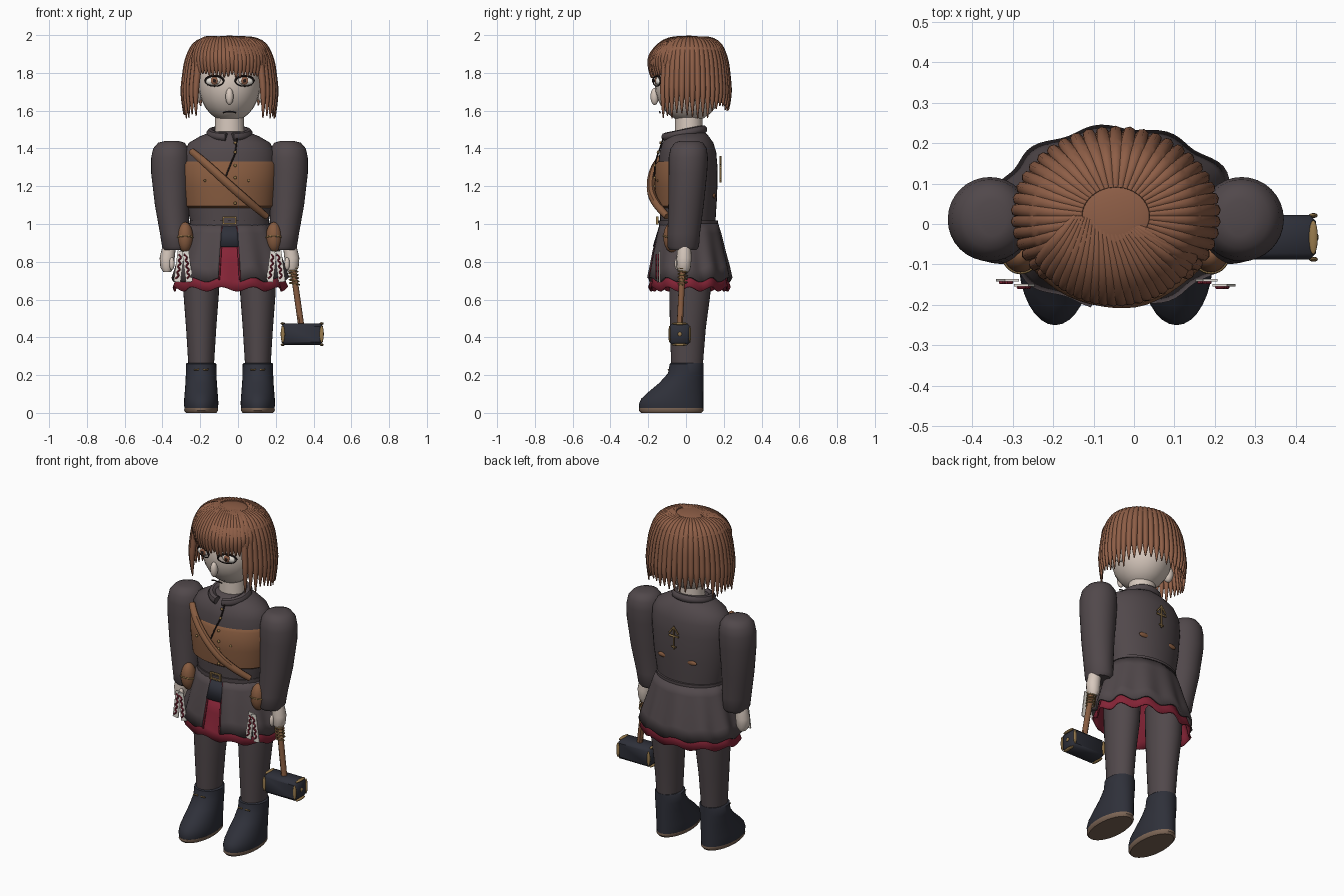
import bpy, bmesh, math, random
from mathutils import Vector, Matrix

if "Cube" in bpy.data.objects:
    bpy.data.objects.remove(bpy.data.objects["Cube"])

random.seed(4)
X = -0.045  # body centre line


def mat(name, r, g, b):
    m = bpy.data.materials.new(name)
    m.diffuse_color = (r, g, b, 1)
    m.use_nodes = True
    m.node_tree.nodes["Principled BSDF"].inputs["Base Color"].default_value = m.diffuse_color
    return m


HAIR = mat("hair_brown", .27, .112, .062)
COAT = mat("coat_grey", .082, .065, .07)
LEATHER = mat("leather_brown", .24, .105, .05)
NAVY = mat("boot_navy", .028, .03, .042)
RED = mat("lining_red", .24, .018, .038)
SKIN = mat("skin", .68, .58, .51)
BRASS = mat("brass", .32, .2, .075)
WHITE = mat("off_white", .78, .74, .68)
SOLE = mat("sole_brown", .2, .13, .09)
BLACK = mat("dark_line", .02, .013, .012)


def finish(o, m, angle=45):
    o.data.materials.clear()
    o.data.materials.append(m)
    bpy.ops.object.select_all(action='DESELECT')
    o.select_set(True)
    bpy.context.view_layer.objects.active = o
    bpy.ops.object.shade_smooth_by_angle(angle=math.radians(angle))
    return o


def from_bm(name, bm, m):
    bmesh.ops.recalc_face_normals(bm, faces=bm.faces)
    me = bpy.data.meshes.new(name)
    bm.to_mesh(me)
    bm.free()
    o = bpy.data.objects.new(name, me)
    bpy.context.collection.objects.link(o)
    return finish(o, m)


def loft(name, rings, m, n=32, arc=None, cap=True, wave=None, thick=0):
    """Skin elliptical rings (cx, cy, z, rx, ry); arc gives an open sheet in degrees."""
    bm = bmesh.new()
    a0, a1 = arc or (0, 360)
    rows = []
    for i, (cx, cy, z, rx, ry) in enumerate(rings):
        row = []
        for k in range(n + 1 if arc else n):
            a = math.radians(a0 + (a1 - a0) * k / n)
            w, dz = wave(a, i / (len(rings) - 1)) if wave else (1, 0)
            row.append(bm.verts.new((cx + rx * w * math.cos(a), cy + ry * w * math.sin(a), z + dz)))
        rows.append(row)
    for p, q in zip(rows, rows[1:]):
        for k in range(n):
            j = k + 1 if arc else (k + 1) % n
            bm.faces.new((p[k], p[j], q[j], q[k]))
    if cap and not arc:
        bm.faces.new(rows[0])
        bm.faces.new(rows[-1])
    o = from_bm(name, bm, m)
    if thick:
        s = o.modifiers.new("thickness", 'SOLIDIFY')
        s.thickness, s.offset = thick, 0
    return o


def ball(name, loc, size, m, rot=0):
    bm = bmesh.new()
    bmesh.ops.create_uvsphere(bm, u_segments=24, v_segments=14, radius=1)
    bmesh.ops.transform(bm, verts=bm.verts, matrix=Matrix.Translation(loc)
                        @ Matrix.Rotation(rot, 4, 'Y') @ Matrix.Diagonal((*size, 1)))
    return from_bm(name, bm, m)


def box(name, loc, size, m, rot=0, bevel=0):
    bm = bmesh.new()
    bmesh.ops.create_cube(bm, size=1)
    bmesh.ops.scale(bm, vec=size, verts=bm.verts)
    if bevel:
        bmesh.ops.bevel(bm, geom=bm.edges[:], offset=bevel, segments=1, affect='EDGES')
    bmesh.ops.transform(bm, verts=bm.verts, matrix=Matrix.Translation(loc) @ Matrix.Rotation(rot, 4, 'Y'))
    return from_bm(name, bm, m)


def tubes(name, lines, m):
    """Each line is (points, radii) or (points, one radius)."""
    cu = bpy.data.curves.new(name, 'CURVE')
    cu.dimensions, cu.bevel_depth, cu.bevel_resolution = '3D', 1, 2
    cu.use_fill_caps = True
    for pts, rad in lines:
        s = cu.splines.new('NURBS')
        s.points.add(len(pts) - 1)
        for i, p in enumerate(pts):
            s.points[i].co = (*p, 1)
            s.points[i].radius = rad[i] if isinstance(rad, (list, tuple)) else rad
        s.order_u = min(3, len(pts))
        s.use_endpoint_u, s.resolution_u = True, 4
    o = bpy.data.objects.new(name, cu)
    bpy.context.collection.objects.link(o)
    bpy.ops.object.select_all(action='DESELECT')
    o.select_set(True)
    bpy.context.view_layer.objects.active = o
    bpy.ops.object.convert(target='MESH')
    return finish(bpy.context.object, m)


# Head, ears, nose, mouth, neck
ball("head", (X, .015, 1.745), (.165, .182, .205), SKIN)
ball("nose", (X, -.166, 1.675), (.021, .022, .045), SKIN)
loft("neck", [(X, .015, 1.42, .08, .075), (X, .015, 1.6, .075, .072)], SKIN)
tubes("mouth", [([(X + d, -.14 + 2 * d * d, 1.592 + dz) for d, dz in
                  ((-.035, -.003), (-.015, .004), (0, 0), (.015, .004), (.035, -.003))], .004)], BLACK)
for s in (-1, 1):
    ex = X + s * .08
    ball("ear", (X + s * .175, .03, 1.69), (.03, .03, .05), SKIN)
    ball("eye_white", (ex, -.143, 1.757), (.045, .019, .024), WHITE, s * .1)
    ball("iris", (ex, -.156, 1.758), (.02, .01, .021), HAIR)
    ball("pupil", (ex, -.163, 1.758), (.009, .006, .01), BLACK)
    rim = [(ex + .05 * math.cos(k * math.pi / 8),
            -.155 + s * .02 * math.cos(k * math.pi / 8), 1.757 + .028 * math.sin(k * math.pi / 8)) for k in range(17)]
    tubes("eyelid", [(rim, [.0055 if k < 9 else .003 for k in range(17)])], BLACK)

# Hair: crown, scalp cap, hanging strands, swept fringe
HY = .02
ball("hair_crown", (X, .015, 1.975), (.1, .095, .022), HAIR)
loft("hair_cap", [(X, HY, z, rx, ry) for z, rx, ry in
                  ((1.83, .222, .192), (1.88, .208, .185), (1.93, .168, .15), (1.97, .1, .09))], HAIR)
strands = []
for k in range(46):
    a = 2 * math.pi * (k + .5) / 46
    c, sn = math.cos(a), math.sin(a)
    if sn < -.76:
        continue
    end = 1.61 - .04 * (sn < .5) + random.uniform(-.015, .02)
    prof = ((.34, 1.985), (.68, 1.975), (.9, 1.88), (.98, 1.77), (1.02, 1.68), (1.0, end))
    strands.append(([(X + .242 * f * c, HY + .205 * f * sn, z) for f, z in prof],
                    [.009, .02, .021, .018, .0165, .003]))
tubes("hair_strands", strands, HAIR)
fringe = []
for k in range(22):
    t = k / 21
    a = math.radians(-148 + 118 * t)
    p0 = Vector((X - .1 + .14 * t, .02 - .02 * t, 1.985))
    e = Vector((X + .215 * math.cos(a), HY + .205 * math.sin(a), 1.785 + random.uniform(-.012, .012)))
    m1, m2 = p0.lerp(e, .5), p0.lerp(e, .97)
    m1.z, m2.z = 1.985, 1.9
    fringe.append(([p0, m1, m2, e + Vector((0, -.005, .05)), e], [.008, .019, .022, .017, .004]))
tubes("hair_fringe", fringe, HAIR)

# Torso, collar, chest guard, placket, buttons, strap
loft("torso", [(X, .01, z, rx, ry) for z, rx, ry in
               ((.97, .2, .145), (1.05, .215, .148), (1.15, .232, .155), (1.3, .245, .157), (1.38, .242, .15),
                (1.43, .215, .135), (1.465, .155, .11), (1.49, .09, .085))], COAT, 40)
ring = [math.radians(-80 + 340 * k / 20) for k in range(21)]
tubes("collar", [([(X + .1 * math.cos(a), -.01 + .1 * math.sin(a), 1.48 + .02 * math.sin(a)) for a in ring], .024)], COAT)
loft("chest_guard", [(X, .005, z, rx, ry) for z, rx, ry in
                     ((1.085, .222, .148), (1.095, .238, .163), (1.2, .25, .17), (1.315, .254, .167), (1.33, .243, .155))],
     LEATHER, 32, (-185, 5))
tubes("coat_placket", [([(X + .04, -.115, 1.47), (X + .035, -.145, 1.38), (X + .01, -.163, 1.33), (X - .02, -.169, 1.25)], .004)], BLACK)
for z in (1.11, 1.2, 1.245, 1.31, 1.38, 1.43):
    ball("button", (X + .03, -.165 + max(0, z - 1.32) * .28, z), (.008, .007, .008), BRASS)
for d in (-.13, .1):
    ball("guard_rivet", (X + d, -.148, 1.23), (.007, .007, .007), BRASS)
tubes("chest_strap", [([(-.245, -.09, 1.385), (-.19, -.15, 1.34), (-.06, -.192, 1.22), (.06, -.175, 1.115), (.15, -.1, 1.04)],
                       [.018, .022, .023, .023, .018])], LEATHER)

# Back ornament and leather patches
BY = .182
tubes("back_ornament", [([(X, BY, 1.22), (X, BY, 1.36)], .005), ([(X - .03, BY, 1.315), (X, BY, 1.355)], .005),
                        ([(X + .03, BY, 1.315), (X, BY, 1.355)], .005), ([(X - .032, BY, 1.3), (X + .032, BY, 1.3)], .006),
                        ([(X - .015, BY, 1.235), (X + .015, BY, 1.235)], .005)], BRASS)
for s in (-1, 1):
    ball("back_patch", (X + s * .095, .148, 1.15), (.036, .01, .014), LEATHER)

# Skirt layers open at the front, trims, belt
def flute(a, t):
    return 1 + .03 * t * math.cos(11 * a), .012 * t * math.cos(11 * a)


loft("red_underskirt", [(X, .015, .93, .225, .16), (X, .015, .8, .255, .178), (X, .018, .7, .283, .2), (X, .018, .655, .298, .21)],
     RED, 110, wave=flute, cap=False, thick=.008)
skirt = [(X, .015, 1.0, .205, .15), (X, .015, .95, .225, .165), (X, .015, .85, .258, .188), (X, .018, .77, .283, .205),
         (X, .018, .705, .302, .217)]
loft("coat_skirt", skirt, COAT, 100, (-79, 259), wave=flute, thick=.012)
for s in (-1, 1):
    ang = math.radians(-90 + s * 10.5)
    tubes("skirt_trim", [([(cx + rx * math.cos(ang), cy + ry * math.sin(ang), z) for cx, cy, z, rx, ry in skirt], .005)], RED)
loft("belt_tab", [(X, .015, 1.0, .21, .15), (X, .015, .88, .25, .187)], NAVY, 8, (-101, -79), thick=.008)
loft("belt", [(X, .012, .985, .212, .155), (X, .012, 1.018, .213, .157)], COAT)
for d in (-1, 1):
    box("buckle_side", (X + d * .033, -.152, 1.018), (.008, .012, .038), BRASS)
    box("buckle_bar", (X, -.152, 1.018 + d * .017), (.072, .012, .007), BRASS)

# Arms, hands, pouches, paper tags
for s in (-1, 1):
    loft("sleeve", [(X + s * x, y, z, rx, ry) for x, y, z, rx, ry in
                    ((.305, .015, 1.44, .035, .045), (.308, .015, 1.43, .07, .075), (.31, .014, 1.40, .094, .096),
                     (.311, .012, 1.35, .104, .104), (.312, .01, 1.27, .103, .102), (.305, 0, 1.1, .09, .094),
                     (.29, -.012, .95, .078, .086), (.283, -.015, .88, .074, .084), (.283, -.015, .862, .064, .07))], COAT)
    hx = X + s * .33
    loft("hand", [(hx - s * .01, -.01, .88, .036, .036), (hx, -.01, .82, .04, .04), (hx, -.012, .77, .036, .037), (hx, -.012, .745, .02, .025)],
         SKIN, 16)
    ball("thumb", (hx - s * .025, -.045, .79), (.014, .016, .034), SKIN)
    px = X + s * .235
    ball("pouch", (px, -.075, .93), (.042, .045, .08), LEATHER)
    tubes("pouch_band", [([(px + .045 * math.cos(a), -.075 + .047 * math.sin(a), .925 - .012 * math.sin(a))
                           for a in [k * math.pi / 6 for k in range(13)]], .004)], BRASS)
    for d in (-1, 1):
        tx, tilt = X + s * .245 + d * .022, d * -.13
        box("paper_tag", (tx, -.145 - .006 * d, .775), (.036, .006, .165), WHITE, tilt)
        tubes("tag_mark", [([(tx + (.011 if k % 2 else -.011) + math.sin(tilt) * (k - 4) * .016, -.15 - .006 * d,
                              .775 + (k - 4) * .016) for k in range(9)], .0045)], RED)

# Legs and boots
for s in (-1, 1):
    lx = X + s * .15
    loft("leg", [(lx, y, z, rx, ry) for y, z, rx, ry in
                 ((.025, .82, .1, .115), (.02, .62, .093, .108), (.01, .45, .08, .095), (.005, .24, .067, .083))], COAT)
    loft("boot", [(lx, (f + .092) / 2, z, rx, (.092 - f) / 2) for z, f, rx in
                  ((.265, -.078, .074), (.26, -.086, .08), (.21, -.095, .081), (.16, -.14, .083), (.11, -.2, .087),
                   (.075, -.237, .09), (.045, -.25, .091), (.022, -.247, .088))], NAVY)
    loft("sole", [(lx, -.078, .025, .089, .17), (lx, -.078, .012, .09, .171), (lx, -.078, 0, .08, .16)], SOLE)
    tubes("boot_clasp", [([(lx + d - .014, -.093, .228), (lx + d + .014, -.093, .23)], .004) for d in (-.025, .025)], BRASS)

# Hammer: handle, coil, head, brass fittings
HX, HYY, HZ = .34, -.033, .417
tubes("hammer_handle", [([(.282, -.015, .83), (.335, HYY, .46)], .017)], LEATHER)
tubes("handle_coil", [([(.286 + .00008 * k * 3 + .026 * math.cos(k * .8), -.018 + .026 * math.sin(k * .8), .8 - .0022 * k)
                        for k in range(56)], .004)], BRASS)
box("hammer_head", (HX, HYY, HZ), (.22, .11, .115), NAVY, 0, .016)
for s in (-1, 1):
    for d in (-1, 1):
        ball("head_fitting", (HX + s * .103, HYY + d * .054, HZ), (.011, .006, .045), BRASS)
        ball("head_fitting_flat", (HX + s * .103, HYY, HZ + d * .056), (.011, .042, .007), BRASS)
    ball("head_stud", (HX + s * .11, HYY, HZ), (.006, .011, .011), BRASS)
